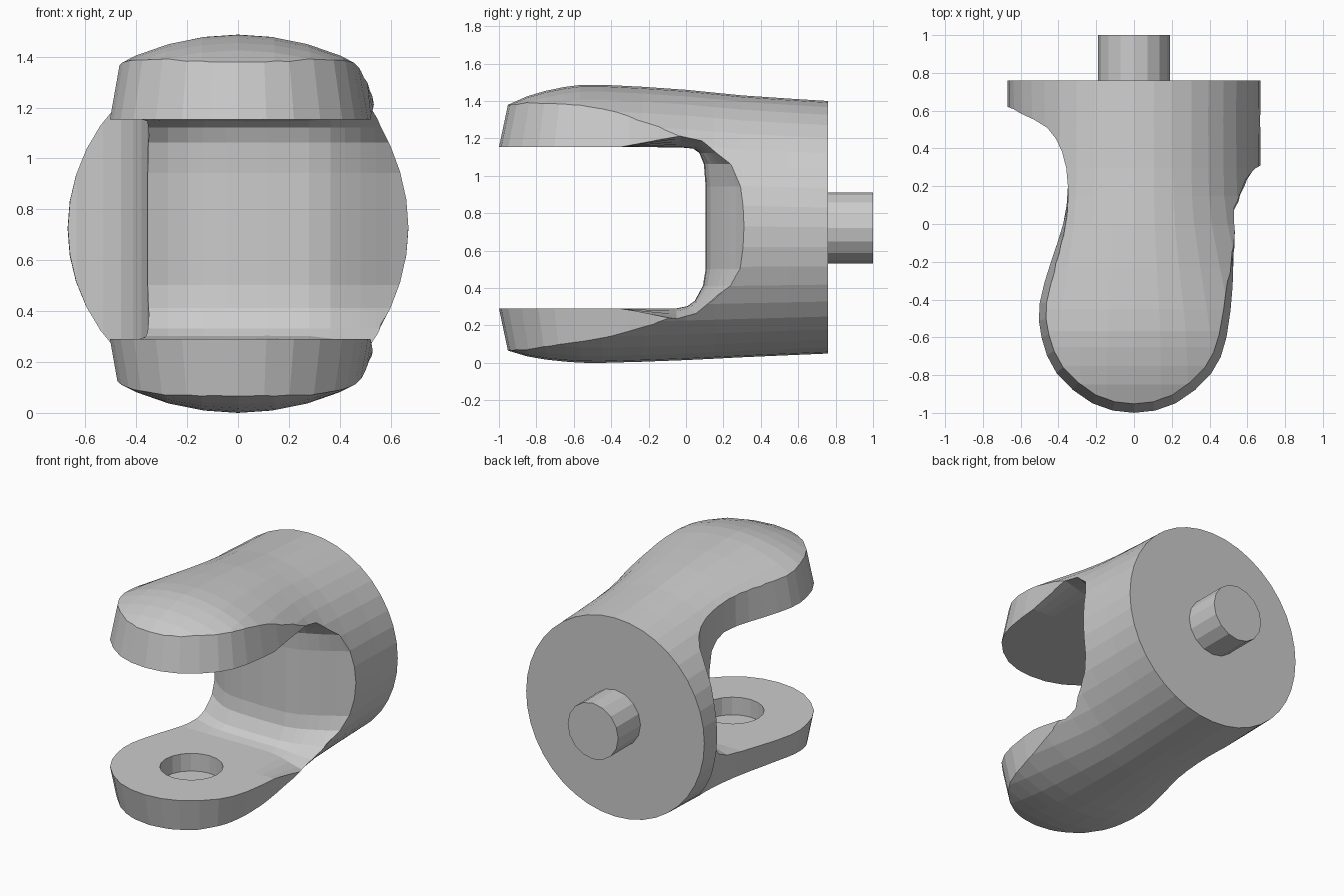
import bpy, bmesh, math

if "Cube" in bpy.data.objects:
    bpy.data.objects.remove(bpy.data.objects["Cube"])

ZC = 0.722   # height of the fork's centre line


def loft(name, rings):
    """Closed solid through rings with equal point counts."""
    bm = bmesh.new()
    vs = [[bm.verts.new(p) for p in r] for r in rings]
    n = len(rings[0])
    for a, b in zip(vs, vs[1:]):
        for i in range(n):
            j = (i + 1) % n
            bm.faces.new((a[i], a[j], b[j], b[i]))
    bm.faces.new(vs[0])
    bm.faces.new(vs[-1])
    bmesh.ops.recalc_face_normals(bm, faces=bm.faces)
    me = bpy.data.meshes.new(name)
    bm.to_mesh(me)
    bm.free()
    ob = bpy.data.objects.new(name, me)
    bpy.context.collection.objects.link(ob)
    return ob


def circle(axis, r, sides, c, h):
    """Ring of points around the y or z axis at height h."""
    pts = []
    for i in range(sides):
        t = 2 * math.pi * i / sides
        u, v = r * math.cos(t), r * math.sin(t)
        pts.append((u, h, c + v) if axis == 'y' else (u, c + v, h))
    return pts


def boolean(ob, cutter, op):
    m = ob.modifiers.new(op.title(), 'BOOLEAN')
    m.operation, m.object, m.solver = op, cutter, 'EXACT'
    bpy.context.view_layer.objects.active = ob
    bpy.ops.object.modifier_apply(modifier=m.name)
    bpy.data.objects.remove(cutter)


def smooth_path(p, steps=2):
    """Catmull-Rom subdivision of an open path."""
    out = []
    for i in range(len(p) - 1):
        a, b, c, d = p[max(i - 1, 0)], p[i], p[i + 1], p[min(i + 2, len(p) - 1)]
        for s in range(steps):
            t = s / steps
            out.append(tuple(0.5 * (2 * b[k] + (c[k] - a[k]) * t
                       + (2 * a[k] - 5 * b[k] + 4 * c[k] - d[k]) * t * t
                       + (3 * b[k] - a[k] - 3 * c[k] + d[k]) * t ** 3)
                       for k in range(len(b))))
    return out + [p[-1]]


# Body: round at the back, a wide low dome over the tip (y, half width, top, bottom)
sections = [(0.76, 0.67, 1.40, 0.05), (0.3, 0.67, 1.43, 0.03),
            (0.0, 0.70, 1.46, 0.015), (-0.45, 0.85, 1.487, 0.0),
            (-0.65, 0.9, 1.475, 0.007), (-0.85, 0.92, 1.425, 0.035),
            (-1.02, 0.92, 1.345, 0.09)]
rings = [[(a * math.cos(i * math.pi / 20), y,
           (top + bot) / 2 + (top - bot) / 2 * math.sin(i * math.pi / 20)) for i in range(40)]
         for y, a, top, bot in smooth_path(sections)]
body = loft("fork_body", rings)

# Waisted top outline, drafted inward above and below the slot
outline = smooth_path([
    (-0.8, 0.62), (-0.67, 0.62), (-0.6, 0.585), (-0.46, 0.51), (-0.38, 0.38),
    (-0.35, 0.2), (-0.375, 0.0), (-0.44, -0.2), (-0.50, -0.42), (-0.49, -0.6),
    (-0.41, -0.79), (-0.22, -0.95), (0, -1.0), (0.22, -0.95), (0.41, -0.79),
    (0.49, -0.6), (0.525, -0.3), (0.54, 0.0), (0.56, 0.15), (0.61, 0.23),
    (0.67, 0.30), (0.8, 0.36)])
outline += [(0.8, 0.9), (-0.8, 0.9)]
rings = []
for dz, k in ((-0.9, 0.165), (-0.43, 0), (0.43, 0), (0.9, 0.165)):
    ring = []
    for x, y in outline:
        w = k * min(1, max(0, (0.2 - y) / 0.5))
        ring.append((x * (1 - w), -0.4 + (y + 0.4) * (1 - w), ZC + dz))
    rings.append(ring)
boolean(body, loft("outline_tool", rings), 'INTERSECT')

# Slot between the prongs, its back wall curving away at both sides
# (x, wall setback, flare)
stations = smooth_path([(-0.9, 0.5, 0), (-0.5, 0.28, 0), (-0.35, 0.14, 0), (-0.2, 0.03, 0),
                        (-0.05, 0, 0), (0.28, 0, 0), (0.42, 0.05, 0.03), (0.54, 0.12, 0.06),
                        (0.67, 0.2, 0.07), (0.9, 0.3, 0.07)])
rings = []
for x, d, f in stations:
    prof = [(-1.2, 0.432), (-0.35, 0.432), (-0.03, 0.432 + f), (0.04 + d * 0.4, 0.425 + f * 0.7),
            (0.075 + d * 0.65, 0.40), (0.1 + d * 0.9, 0.34), (0.11 + d, 0.22), (0.11 + d, 0),
            (0.11 + d, -0.22), (0.095 + d * 0.9, -0.31), (0.05 + d * 0.65, -0.39),
            (0.01 + d * 0.4, -0.42 - f * 0.7), (-0.05, -0.432 - f), (-0.35, -0.432),
            (-1.2, -0.432)]
    rings.append([(x, y, ZC + z) for y, z in prof])
boolean(body, loft("slot_tool", rings), 'DIFFERENCE')

# Blind round socket in the lower prong
boolean(body, loft("socket_tool", [circle('z', 0.195, 20, -0.5, h) for h in (0.17, 0.5)]),
        'DIFFERENCE')

# Pin at the back
loft("rear_pin", [circle('y', 0.19, 16, ZC, h) for h in (0.72, 1.0)])
